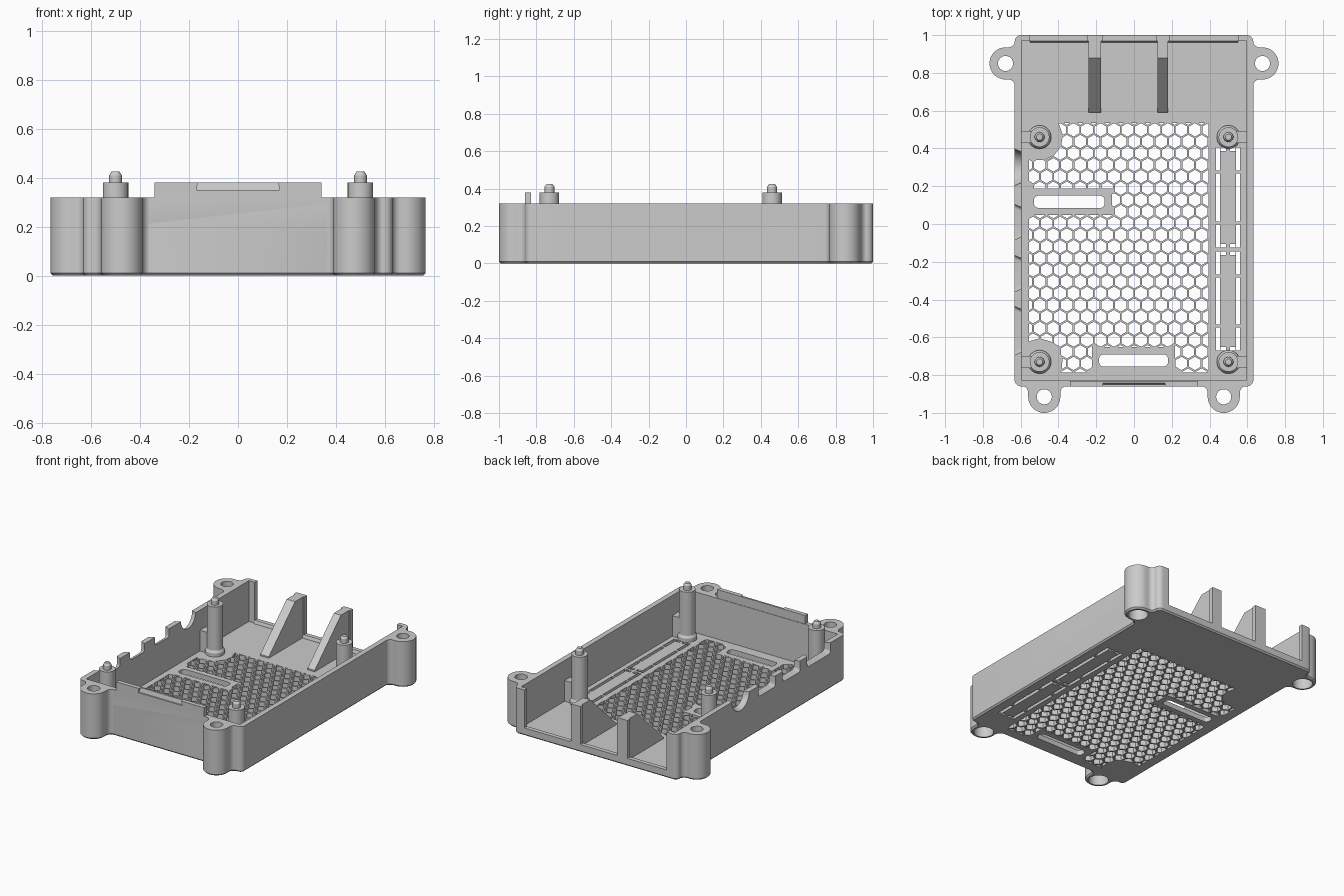
import bpy, bmesh, math
from mathutils import Vector

if "Cube" in bpy.data.objects:
    bpy.data.objects.remove(bpy.data.objects["Cube"])

grey = bpy.data.materials.new("plain grey plastic")
grey.use_nodes = True
colour = (0.6, 0.6, 0.6, 1)
grey.diffuse_color = colour
grey.node_tree.nodes["Principled BSDF"].inputs["Base Color"].default_value = colour

W, FRONT, BACK, H = 0.632, -0.86, 1.0, 0.32
IN_X, IN_FRONT, IN_BACK, OPEN = 0.595, -0.827, 0.97, 0.55
FLOOR, CHAMFER = 0.035, 0.01
parts = []


def add(name, mesh):
    mesh.materials.clear()
    mesh.materials.append(grey)
    obj = bpy.data.objects.new(name, mesh)
    bpy.context.collection.objects.link(obj)
    parts.append(obj)
    return obj


def loft(name, *rows):
    """Closed solid through loops with the same number of points."""
    bm = bmesh.new()
    loops = [[bm.verts.new(p) for p in row] for row in rows]
    bm.faces.new(loops[0])
    bm.faces.new(loops[-1])
    for a, b in zip(loops, loops[1:]):
        for i in range(len(a)):
            j = (i + 1) % len(a)
            bm.faces.new((a[i], a[j], b[j], b[i]))
    bmesh.ops.recalc_face_normals(bm, faces=bm.faces[:])
    mesh = bpy.data.meshes.new(name)
    bm.to_mesh(mesh)
    bm.free()
    return add(name, mesh)


def level(outline, z):
    return [(x, y, z) for x, y in outline]


def across(outline, x):
    return [(x, y, z) for y, z in outline]


def arc(cx, cy, r, a0, a1, n):
    return [(cx + r * math.cos(math.radians(a0 + (a1 - a0) * i / n)),
             cy + r * math.sin(math.radians(a0 + (a1 - a0) * i / n))) for i in range(n + 1)]


def circle(cx, cy, r, n=32):
    return arc(cx, cy, r, 0, 360 - 360 / n, n - 1)


def rect(x0, x1, y0, y1):
    return [(x0, y0), (x1, y0), (x1, y1), (x0, y1)]


def rounded(x0, x1, y0, y1, r, n=6):
    corners = ((x1 - r, y1 - r), (x0 + r, y1 - r), (x0 + r, y0 + r), (x1 - r, y0 + r))
    return [p for i, (x, y) in enumerate(corners) for p in arc(x, y, r, 90 * i, 90 * i + 90, n)]


def cut(obj, tool):
    mod = obj.modifiers.new("cut", 'BOOLEAN')
    mod.operation, mod.object, mod.solver = 'DIFFERENCE', tool, 'EXACT'
    bpy.context.view_layer.objects.active = obj
    bpy.ops.object.modifier_apply(modifier=mod.name)
    parts.remove(tool)
    bpy.data.objects.remove(tool)


# Three-sided wall with short returns beside the open back
def wall_outline(inset):
    r = 0.035
    x, y0, y1 = W - r, FRONT + r, BACK - r
    pts = [(OPEN, BACK - inset)]
    for cx, cy, a in ((x, y1, 90), (x, y0, 0), (-x, y0, -90), (-x, y1, -180)):
        pts += arc(cx, cy, r - inset, a, a - 90, 6)
    pts += [(-OPEN, BACK - inset), (-OPEN, IN_BACK), (-IN_X, IN_BACK), (-IN_X, IN_FRONT),
            (IN_X, IN_FRONT), (IN_X, IN_BACK), (OPEN, IN_BACK)]
    return pts


walls = loft("case_walls", level(wall_outline(CHAMFER), 0),
             level(wall_outline(0), CHAMFER), level(wall_outline(0), H))

# Port openings in one side wall, flared outwards
def port(inner, outer):
    cut(walls, loft("port", across(inner, -0.58), across(outer, -0.645)))


port(circle(0.3, H + 0.003, 0.075), circle(0.3, H + 0.003, 0.103))
for y0, y1 in ((-0.09, 0.11), (-0.365, -0.16), (-0.70, -0.43)):
    port(rounded(y0 + 0.03, y1 - 0.03, H - 0.05, H + 0.1, 0.02),
         rounded(y0, y1, H - 0.08, H + 0.1, 0.02))

# Screw lugs, blended into the walls and counterbored from below
def lug_outline(cx, cy, wall, angle, inset):
    r, fil, back = 0.085 - inset, 0.035 + inset, -wall - inset
    edge = r + fil
    pts = [(-wall - 0.028, edge)]
    pts += arc(back + fil, edge, fil, 180, 270, 6)
    pts += arc(0, 0, r, 90, -90, 24)
    pts += arc(back + fil, -edge, fil, 90, 180, 6)
    pts += [(-wall - 0.028, -edge)]
    c, s = math.cos(math.radians(angle)), math.sin(math.radians(angle))
    return [(cx + c * x - s * y, cy + s * x + c * y) for x, y in pts]


for lug in ((0.68, 0.85, 0.05, 0), (-0.68, 0.85, 0.05, 180),
            (0.475, -0.915, 0.057, -90), (-0.475, -0.915, 0.057, -90)):
    body = loft("screw_lug", level(lug_outline(*lug, CHAMFER), 0),
                level(lug_outline(*lug, 0), CHAMFER), level(lug_outline(*lug, 0), H))
    x, y = lug[:2]
    hole = circle(x, y, 0.04)
    cut(body, loft("screw_hole", level(hole, -0.1), level(hole, 1)))
    recess = circle(x, y, 0.063)
    for obj in (body, walls):
        cut(obj, loft("screw_recess", level(recess, -0.1), level(recess, 0.2)))

# Raised front tab with a tapered notch
outline = rect(-0.34, 0.34, FRONT, -0.83)
tab = loft("front_tab", level(outline, H), level(outline, 0.38))
cut(tab, loft("tab_notch", level(rect(-0.17, 0.17, -0.9, -0.85), 0.35),
              level(rect(-0.16, 0.16, -0.9, -0.838), 0.4)))

# Low sill across the open back
sill = [(0.96, 0), (BACK - CHAMFER, 0), (BACK, CHAMFER), (BACK, 0.055), (IN_BACK, 0.055), (0.96, FLOOR)]
loft("back_sill", across(sill, -OPEN), across(sill, OPEN))

# Floor openings: long cable slots
slots = ((-0.53, -0.155, 0.085, 0.15), (-0.185, 0.18, -0.755, -0.69))
holes = [rounded(*slot, 0.025) for slot in slots]

# Floor openings: thin slits around two knock-out panels
X0, X1, X2, X3 = 0.434, 0.455, 0.54, 0.562
for y0, y1 in ((-0.65, -0.165), (-0.105, 0.386)):
    stops = [y0 - 0.028, y0 + 0.11, y1 - 0.11, y1 + 0.028]
    for a, b in zip(stops, stops[1:]):
        holes += [rect(X0, X1, a + 0.008, b - 0.008), rect(X2, X3, a + 0.008, b - 0.008)]
    for a, b in ((y0 - 0.02, y0), (y1, y1 + 0.02)):
        holes += [rect(X1 + 0.002, 0.488, a, b), rect(0.508, X2 - 0.002, a, b)]


# Floor openings: honeycomb vent trimmed around posts and slot frames
def trim(poly, n, d):
    """Keep the part of a convex polygon where n.p >= d."""
    out = []
    for p, q in zip(poly, poly[1:] + poly[:1]):
        sp, sq = n.dot(p) - d, n.dot(q) - d
        if sp >= 0:
            out.append(p)
        if sp * sq < 0:
            out.append(p.lerp(q, sp / (sp - sq)))
    return out


RIGHT, UP = Vector((1, 0)), Vector((0, 1))
PITCH, MARGIN = 0.0714, 0.038
for row in range(23):
    for col in range(15):
        c = Vector((-0.57 + PITCH * (col + 0.5 * (row % 2)), -0.80 + PITCH * 0.866 * row))
        planes = [(RIGHT, -0.555), (-RIGHT, -0.395), (UP, -0.785), (-UP, -0.535)]
        for x0, x1, y0, y1 in slots:
            sides = [(-RIGHT, MARGIN - x0), (RIGHT, x1 + MARGIN), (-UP, MARGIN - y0), (UP, y1 + MARGIN)]
            planes.append(max(sides, key=lambda side: side[0].dot(c) - side[1]))
        for post in (Vector((-0.5, 0.46)), Vector((-0.5, -0.73))):
            n = (c - post).normalized()
            planes.append((n, n.dot(post) + 0.12))
        poly = [Vector(p) for p in arc(c.x, c.y, 0.0355, 30, 330, 5)]
        for n, d in planes:
            poly = trim(poly, n, d)
        area = sum(p.x * q.y - q.x * p.y for p, q in zip(poly, poly[1:] + poly[:1])) / 2
        if area > 0.0001:
            holes.append([tuple(p) for p in poly])

# Floor plate, filled around all its openings
curve = bpy.data.curves.new("floor_plate", 'CURVE')
curve.dimensions, curve.fill_mode, curve.extrude = '2D', 'BOTH', FLOOR / 2
for outline in [rect(-IN_X - 0.005, IN_X + 0.005, IN_FRONT - 0.005, IN_BACK + 0.005)] + holes:
    spline = curve.splines.new('POLY')
    spline.points.add(len(outline) - 1)
    for point, (x, y) in zip(spline.points, outline):
        point.co = (x, y, 0, 1)
    spline.use_cyclic_u = True
helper = bpy.data.objects.new("floor_outline", curve)
bpy.context.collection.objects.link(helper)
bpy.context.view_layer.update()
evaluated = helper.evaluated_get(bpy.context.evaluated_depsgraph_get())
floor = add("floor_plate", bpy.data.meshes.new_from_object(evaluated))
floor.location.z = FLOOR / 2
bpy.data.objects.remove(helper)

# Board posts with locating pins and wall braces
for sx in (-1, 1):
    for y in (-0.73, 0.46):
        rings = [(0.062, 0.03), (0.062, 0.06), (0.052, 0.075), (0.052, 0.38),
                 (0.026, 0.38), (0.026, 0.41), (0.016, 0.425)]
        loft("board_post", *[level(circle(0.5 * sx, y, r), z) for r, z in rings])
        brace = rect(*sorted((sx * 0.54, sx * 0.6)), y - 0.032, y + 0.032)
        loft("post_brace", level(brace, 0.03), level(brace, 0.18))

# Sloped ribs and their flanges across the open back
for x0, x1 in ((-0.24, -0.175), (0.125, 0.18)):
    side = [(0.59, 0.03), (0.99, 0.03), (0.99, H), (0.88, H), (0.59, 0.045)]
    loft("back_rib", across(side, x0), across(side, x1))
    flange = rect(x0 - 0.008, x1 + 0.008, IN_BACK, BACK)
    loft("rib_flange", level(flange, 0.03), level(flange, H))

# Smooth shading with crisp edges
for obj in parts:
    bpy.ops.object.select_all(action='DESELECT')
    obj.select_set(True)
    bpy.context.view_layer.objects.active = obj
    bpy.ops.object.shade_smooth_by_angle(angle=math.radians(30))
